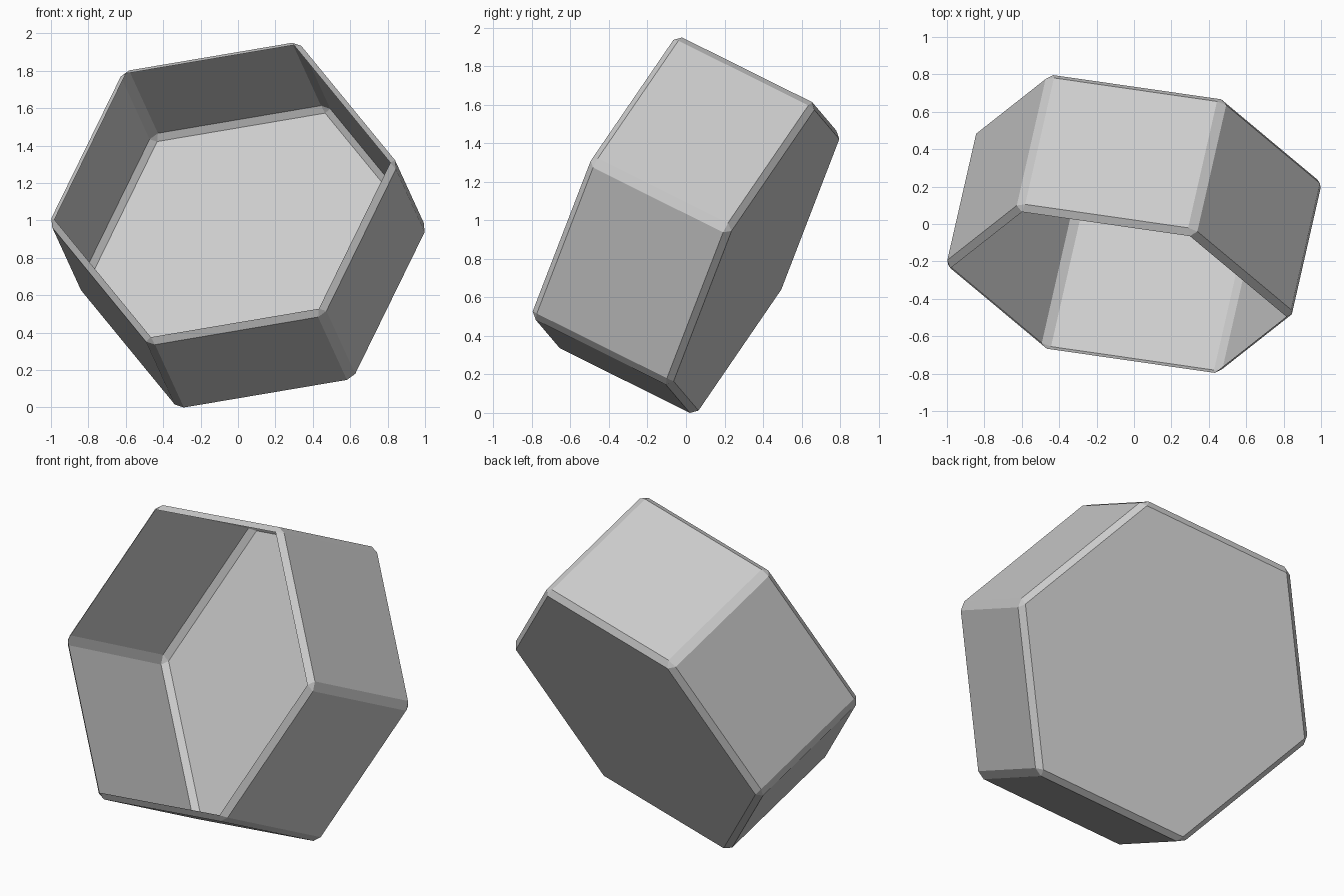
import bpy, bmesh, math
from mathutils import Matrix, Vector

cube = bpy.data.objects.get("Cube")
if cube:
    bpy.data.objects.remove(cube, do_unlink=True)

RADIUS, HALF_DEPTH, BEVEL = 0.957, 0.417, 0.032

# Plain grey material
grey = bpy.data.materials.new("light grey")
grey.use_nodes = True
colour = (0.6, 0.6, 0.6, 1)
grey.diffuse_color = colour
grey.node_tree.nodes["Principled BSDF"].inputs["Base Color"].default_value = colour

# Hexagonal prism with chamfered edges
bm = bmesh.new()
ring = [bm.verts.new((RADIUS * math.cos(i * math.pi / 3),
                      RADIUS * math.sin(i * math.pi / 3), -HALF_DEPTH))
        for i in range(6)]
base = bm.faces.new(ring)
top = bmesh.ops.extrude_face_region(bm, geom=[base], use_keep_orig=True)["geom"]
bmesh.ops.translate(bm, vec=(0, 0, 2 * HALF_DEPTH),
                    verts=[g for g in top if isinstance(g, bmesh.types.BMVert)])
bmesh.ops.recalc_face_normals(bm, faces=bm.faces[:])
bmesh.ops.bevel(bm, geom=bm.edges[:], offset=BEVEL, offset_type='OFFSET',
                segments=1, profile=0.5, affect='EDGES')

# Open mouth: remove the front cap, leaving the chamfer as the rim
bm.normal_update()
mouth = [f for f in bm.faces if f.normal.z > 0.99]
bmesh.ops.delete(bm, geom=mouth, context='FACES')

# Tilt the box so the mouth looks forward and up, then stand it on the ground
front = Vector((-0.2, -0.877, 0.436)).normalized()
side = Vector((0.977, -0.14, 0.165))
side = (side - front * side.dot(front)).normalized()
tilt = Matrix((side, front.cross(side), front)).transposed()
bmesh.ops.transform(bm, matrix=tilt.to_4x4(), verts=bm.verts[:])
lowest = min(v.co.z for v in bm.verts)
bmesh.ops.translate(bm, vec=(0, 0, -lowest), verts=bm.verts[:])

mesh = bpy.data.meshes.new("hexagonal_box")
bm.to_mesh(mesh)
bm.free()
mesh.materials.append(grey)
box = bpy.data.objects.new("hexagonal_box", mesh)
bpy.context.collection.objects.link(box)
